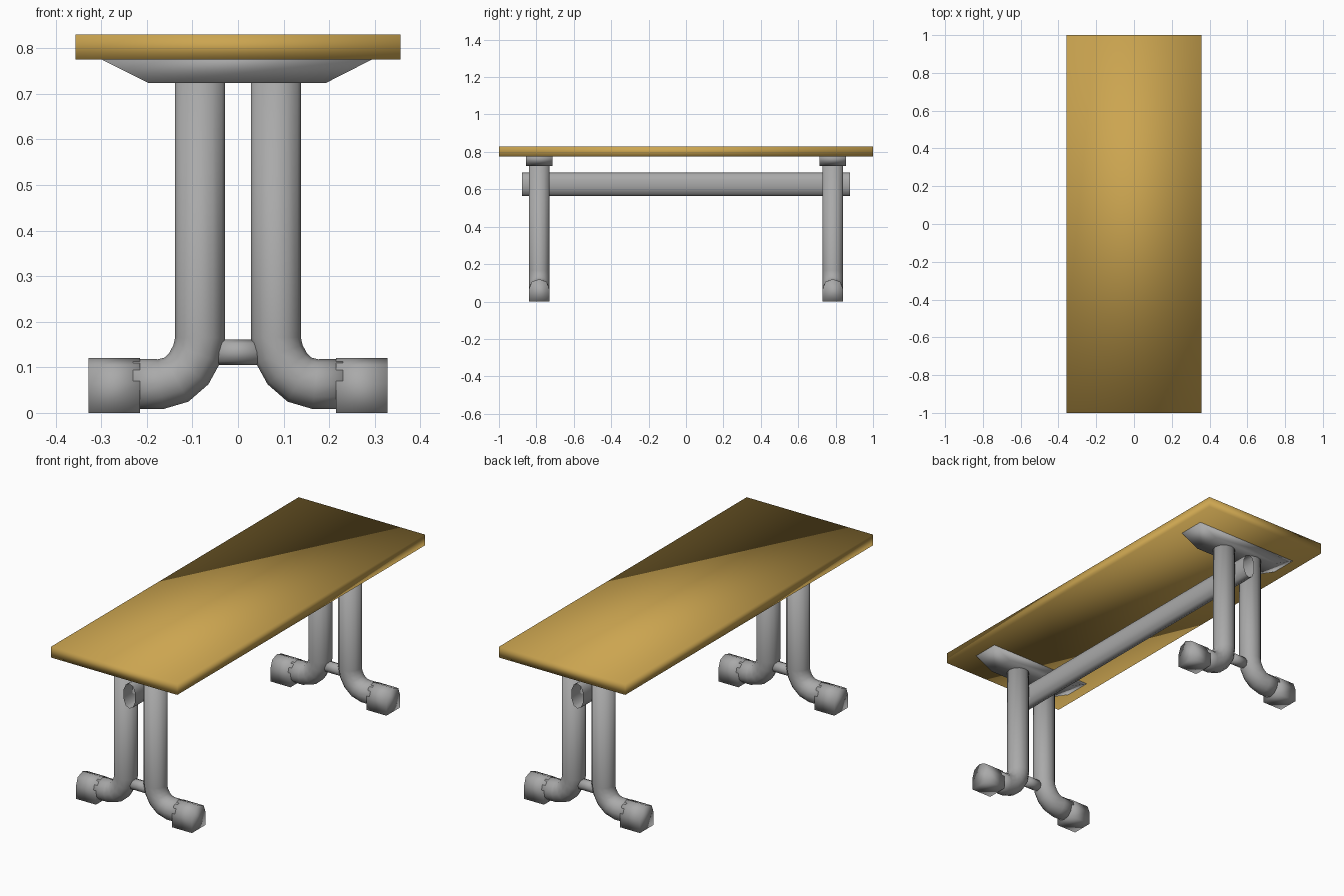
import bpy, bmesh
from math import sin, cos, pi
from mathutils import Vector

if "Cube" in bpy.data.objects:
    bpy.data.objects.remove(bpy.data.objects["Cube"])

LEG_Y = 0.785


def material(name, rgb):
    m = bpy.data.materials.new(name)
    m.diffuse_color = (*rgb, 1)
    m.use_nodes = True
    m.node_tree.nodes["Principled BSDF"].inputs["Base Color"].default_value = m.diffuse_color
    return m


wood = material("wood", (0.60, 0.375, 0.08))
steel = material("steel", (0.40, 0.40, 0.40))


def loft(name, rings, mat=steel, caps=True):
    """Skin a list of equal-length point rings, smooth shaded throughout."""
    bm = bmesh.new()
    vr = [[bm.verts.new(p) for p in r] for r in rings]
    n = len(vr[0])
    for a, b in zip(vr, vr[1:]):
        for i in range(n):
            j = (i + 1) % n
            bm.faces.new((a[i], a[j], b[j], b[i]))
    if caps:
        bm.faces.new(vr[0][::-1])
        bm.faces.new(vr[-1])
    bmesh.ops.recalc_face_normals(bm, faces=bm.faces)
    for f in bm.faces:
        f.smooth = True
    me = bpy.data.meshes.new(name)
    bm.to_mesh(me)
    bm.free()
    me.materials.append(mat)
    ob = bpy.data.objects.new(name, me)
    bpy.context.collection.objects.link(ob)
    return ob


def tube(name, path, r, sides):
    """Sweep a round section along an (x, z) path; mitred at each bend."""
    pts = [Vector(p) for p in path]
    rings = []
    for i, p in enumerate(pts):
        d = (pts[min(i + 1, len(pts) - 1)] - pts[max(i - 1, 0)]).normalized()
        nx, nz = -d.y, d.x
        rings.append([(p.x + nx * r * cos(a), r * sin(a), p.y + nz * r * cos(a))
                      for a in (2 * pi * k / sides for k in range(sides))])
    return loft(name, rings)


# Tabletop
loft("tabletop", [[(x, y, z) for x, y in
     ((-.357, -1), (.357, -1), (.357, 1), (-.357, 1))] for z in (.775, .83)], wood)

# Long oval stretcher tube, open at both ends
oval = [(0, .563), (.02, .573), (.033, .605), (.033, .65), (.02, .68), (0, .689),
        (-.02, .68), (-.033, .65), (-.033, .605), (-.02, .573)]
loft("stretcher", [[(x, y, z) for x, z in oval] for y in (-.877, .877)], caps=False)

# Foot section in (y, z): flat bottom, rounded top
foot = [(-.055, 0), (.055, 0), (.055, .065), (.04, .105), (0, .12), (-.04, .105), (-.055, .065)]
bracket = [(-.30, .776), (-.197, .724), (.193, .724), (.295, .776)]

for end, ys in (("front", -1), ("back", 1)):
    y0 = ys * LEG_Y
    # Tapered bracket under the top
    loft(end + "_bracket", [[(x, y0 + d, z) for x, z in bracket] for d in (-.07, .07)])
    # Small tie between the two legs
    loft(end + "_leg_tie", [[(x, y0 + .028 * cos(k * pi / 4), .133 + .028 * sin(k * pi / 4))
                             for k in range(8)] for x in (-.05, .05)])
    for side, s in (("left", -1), ("right", 1)):
        # Bent leg tube, ending just inside the foot sleeve
        path = [(.083, .73), (.083, .165), (.09, .13), (.108, .097), (.135, .073),
                (.17, .063), (.23, .063)]
        leg = tube(f"{end}_{side}_leg", [(s * x, z) for x, z in path], .055, 12)
        leg.location.y = y0
        # Foot sleeve
        loft(f"{end}_{side}_foot", [[(s * x, y0 + y, z) for y, z in foot]
                                    for x in (.215, .328)])
